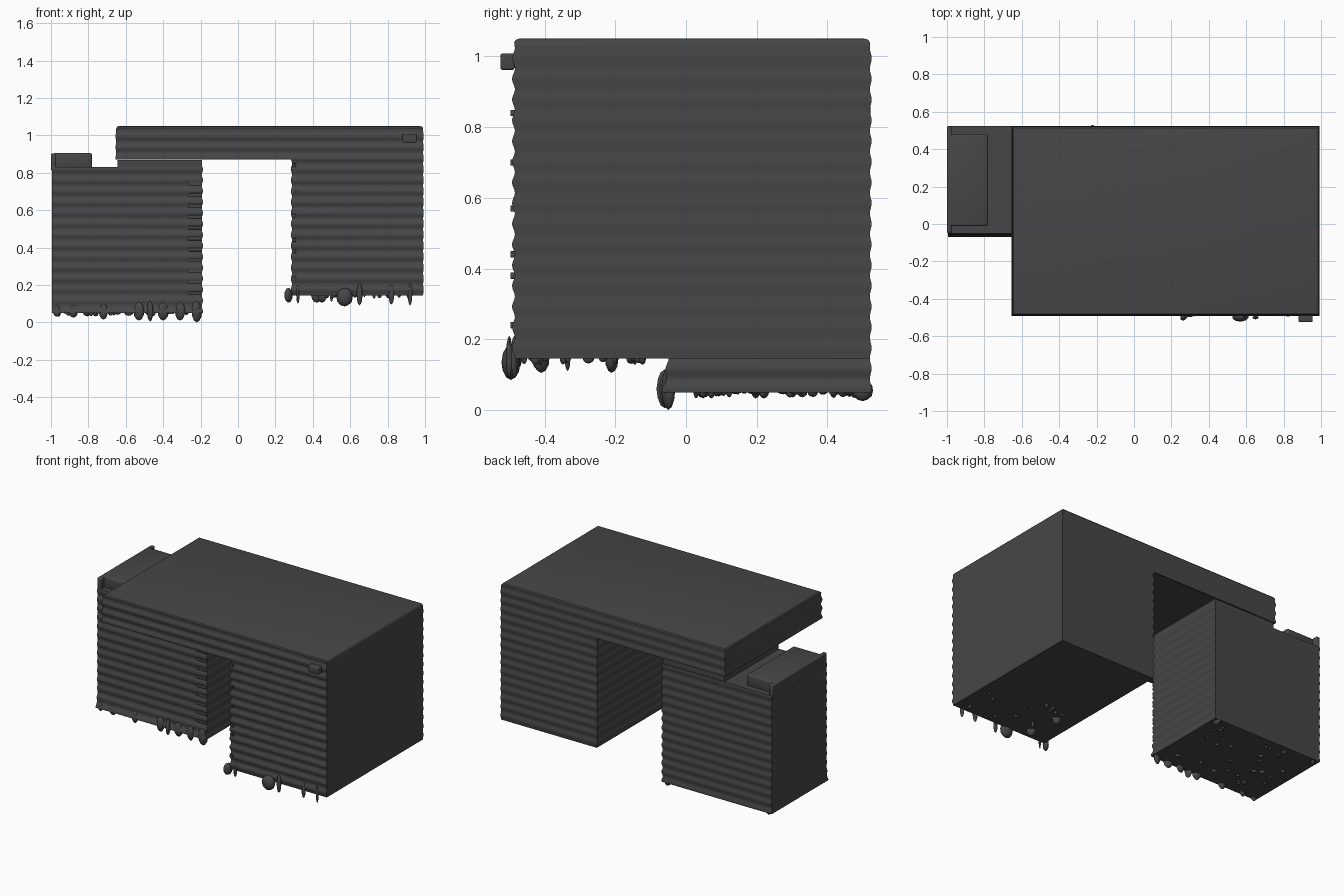
import bpy, bmesh, math, random
from mathutils import Vector, Matrix

if "Cube" in bpy.data.objects:
    bpy.data.objects.remove(bpy.data.objects["Cube"])

random.seed(4)
mat = bpy.data.materials.new("charcoal grey")
mat.diffuse_color = (0.062, 0.062, 0.062, 1)
mat.use_nodes = True
mat.node_tree.nodes["Principled BSDF"].inputs["Base Color"].default_value = mat.diffuse_color
PITCH = 0.0585


def finish(name, bm, smooth=True):
    bmesh.ops.recalc_face_normals(bm, faces=bm.faces)
    me = bpy.data.meshes.new(name)
    bm.to_mesh(me)
    bm.free()
    me.materials.append(mat)
    ob = bpy.data.objects.new(name, me)
    bpy.context.collection.objects.link(ob)
    bpy.context.view_layer.objects.active = ob
    for o in bpy.context.selected_objects:
        o.select_set(False)
    ob.select_set(True)
    if smooth:
        bpy.ops.object.shade_smooth_by_angle(angle=math.radians(35))
    return ob


def ribbed_box(name, x, y, z, amp, top=True, bottom=True, flare=0.0, rounding=0.0):
    """Stacked rings; amp = rib depth on the left, right, front and back sides."""
    bm = bmesh.new()
    n = int((z[1] - z[0]) / PITCH * 8)
    levels = [(z[0] + (z[1] - rounding - z[0]) * i / n, 0.0) for i in range(n + 1)]
    if rounding:
        levels += [(z[1] - rounding * (1 - math.sin(a)), rounding * (1 - math.cos(a)))
                   for a in (math.pi / 6, math.pi / 3, math.pi / 2)]
    prev = None
    for h, inset in levels:
        rib = 0.5 - 0.5 * math.cos(2 * math.pi * h / PITCH)
        l, r, f, b = (a * rib + inset for a in amp)
        f -= flare * max(0, 1 - (h - z[0]) / 0.12) ** 2
        ring = [bm.verts.new(p) for p in ((x[0] + l, y[0] + f, h), (x[1] - r, y[0] + f, h),
                                          (x[1] - r, y[1] - b, h), (x[0] + l, y[1] - b, h))]
        if prev:
            for i in range(4):
                j = (i + 1) % 4
                bm.faces.new((prev[i], prev[j], ring[j], ring[i]))
        elif bottom:
            bm.faces.new(ring[::-1])
        prev = ring
    if top:
        bm.faces.new(prev)
    return finish(name, bm)


def box(name, x, y, z, bevel=0.0):
    bm = bmesh.new()
    c = Vector((sum(x) / 2, sum(y) / 2, sum(z) / 2))
    s = (x[1] - x[0], y[1] - y[0], z[1] - z[0], 1)
    bmesh.ops.create_cube(bm, size=1, matrix=Matrix.Translation(c) @ Matrix.Diagonal(s))
    if bevel:
        bmesh.ops.bevel(bm, geom=bm.edges[:], offset=bevel, segments=3, profile=0.5, affect='EDGES')
    return finish(name, bm)


def drips(name, spots):
    """Ragged hanging blobs: each spot is x, y, base z, tip z, radius."""
    bm = bmesh.new()
    for x, y, zb, zt, r in spots:
        m = Matrix.Translation((x, y, zb)) @ Matrix.Rotation(random.uniform(0, 3), 4, 'Z')
        m = m @ Matrix.Diagonal((r, r * 0.6, zb - zt, 1))
        bmesh.ops.create_icosphere(bm, subdivisions=2, radius=1, matrix=m)
    return finish(name, bm)


# Top slab, right block below it and the left block
ribbed_box("top_slab", (-0.655, 0.992), (-0.492, 0.525), (0.87, 1.05),
           (0.004, 0.002, 0.008, 0.005), bottom=False, rounding=0.02)
ribbed_box("right_block", (0.282, 0.992), (-0.492, 0.525), (0.145, 0.87),
           (0.007, 0.002, 0.008, 0.005), top=False)
ribbed_box("left_block", (-0.995, -0.187), (-0.055, 0.525), (0.05, 0.832),
           (0.001, 0.007, 0.007, 0.005), flare=0.015)

# Underside of the slab
bm = bmesh.new()
bm.faces.new([bm.verts.new(p) for p in ((-0.65, -0.488, 0.87), (-0.65, 0.522, 0.87),
                                        (0.285, 0.522, 0.87), (0.285, -0.488, 0.87))])
finish("slab_underside", bm, False)

# Spacer between left block and slab
box("spacer", (-0.645, -0.192), (-0.045, 0.517), (0.828, 0.869))

# Raised box and side rim on the left block
box("raised_box", (-0.99, -0.78), (-0.012, 0.482), (0.82, 0.905), 0.012)
box("side_rim", (-1.0, -0.972), (-0.05, 0.522), (0.81, 0.903), 0.008)

# Clip at the upper front corner
box("corner_clip", (0.88, 0.955), (-0.525, -0.485), (0.962, 1.008), 0.006)

# Short tabs at the inner edges of both blocks
for i in range(11):
    z = 0.155 + i * PITCH
    box("edge_tab", (-0.265, -0.192), (-0.059, -0.045), (z - 0.009, z + 0.009), 0.003)
for z in (0.24, 0.38, 0.44, 0.57, 0.70, 0.84):
    box("inner_tab", (0.288, 0.31), (-0.497, -0.48), (z - 0.009, z + 0.009), 0.003)

# Ragged drips below the left block
left = [(-0.97, -0.055, 0.06, 0.03, 0.02), (-0.88, -0.05, 0.06, 0.025, 0.025),
        (-0.72, -0.05, 0.06, 0.015, 0.025), (-0.53, -0.055, 0.06, 0.01, 0.03),
        (-0.47, -0.06, 0.06, 0.005, 0.025), (-0.40, -0.05, 0.06, 0.01, 0.03),
        (-0.31, -0.055, 0.06, 0.01, 0.03), (-0.22, -0.05, 0.06, 0.0, 0.03)]
left += [(random.uniform(-0.93, -0.23), random.uniform(0.0, 0.48), 0.052,
          random.uniform(0.032, 0.046), random.uniform(0.01, 0.025)) for _ in range(40)]
left += [(-0.22, 0.5, 0.055, 0.025, 0.03), (-0.96, 0.5, 0.055, 0.03, 0.02)]
drips("left_drips", left)

# Ragged drips below the right block
right = [(0.27, -0.49, 0.145, 0.105, 0.03), (0.32, -0.485, 0.15, 0.10, 0.012),
         (0.57, -0.495, 0.135, 0.085, 0.045), (0.65, -0.5, 0.15, 0.09, 0.016),
         (0.82, -0.485, 0.15, 0.095, 0.016), (0.92, -0.485, 0.15, 0.09, 0.014),
         (0.45, -0.41, 0.145, 0.105, 0.03), (0.5, -0.335, 0.145, 0.11, 0.01),
         (0.42, -0.21, 0.145, 0.105, 0.03)]
right += [(random.uniform(0.33, 0.93), random.uniform(-0.46, -0.1), 0.147,
           random.uniform(0.125, 0.14), random.uniform(0.008, 0.018)) for _ in range(18)]
drips("right_drips", right)
